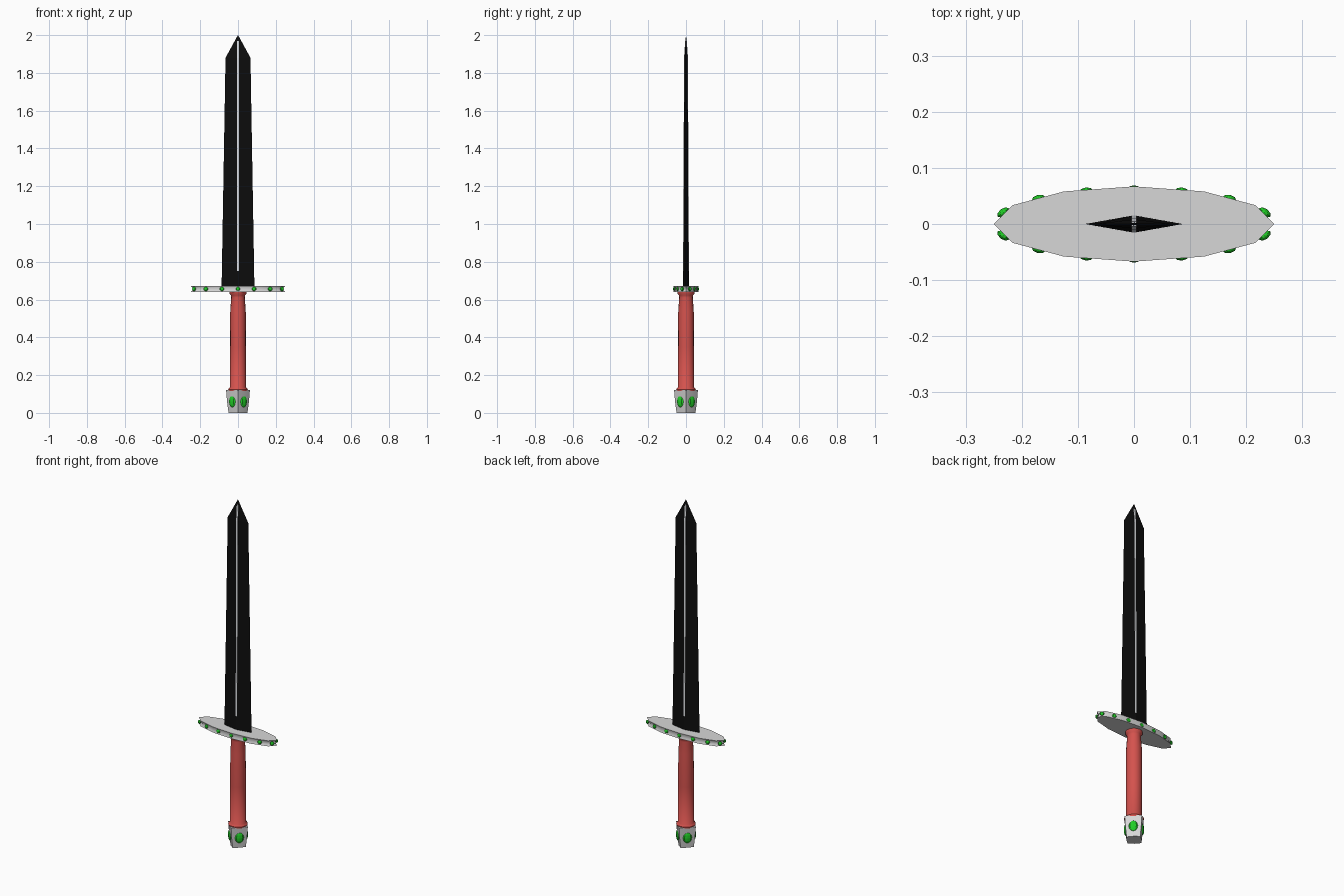
import bpy, math
from mathutils import Matrix, Vector

if "Cube" in bpy.data.objects:
    bpy.data.objects.remove(bpy.data.objects["Cube"])


def material(name, rgb):
    m = bpy.data.materials.new(name)
    m.diffuse_color = (*rgb, 1)
    m.use_nodes = True
    m.node_tree.nodes["Principled BSDF"].inputs["Base Color"].default_value = m.diffuse_color
    return m


BLACK = material("black steel", (0.004, 0.004, 0.004))
SILVER = material("silver", (0.68, 0.68, 0.68))
RED = material("red leather", (0.66, 0.085, 0.075))
GREEN = material("green gem", (0.015, 0.62, 0.02))
WHITE = material("pale steel", (0.8, 0.82, 0.85))


def make(name, verts, faces, mat, angle=None):
    me = bpy.data.meshes.new(name)
    me.from_pydata(verts, [], faces)
    me.materials.append(mat)
    ob = bpy.data.objects.new(name, me)
    bpy.context.collection.objects.link(ob)
    if angle:
        bpy.ops.object.select_all(action='DESELECT')
        ob.select_set(True)
        bpy.context.view_layer.objects.active = ob
        bpy.ops.object.shade_smooth_by_angle(angle=math.radians(angle))
    return ob


def loft(name, rings, n, mat, angle=None, diag=1.0):
    """Stack of n-sided elliptical rings (rx, ry, z); odd corners scaled by diag."""
    verts, faces = [], []
    for rx, ry, z in rings:
        for i in range(n):
            a = 2 * math.pi * i / n
            k = diag if i % 2 else 1
            verts.append((rx * k * math.cos(a), ry * k * math.sin(a), z))
    for r in range(len(rings) - 1):
        for i in range(n):
            j = (i + 1) % n
            faces.append((r * n + i, r * n + j, r * n + n + j, r * n + n + i))
    faces.append(tuple(reversed(range(n))))
    faces.append(tuple(range(len(verts) - n, len(verts))))
    return make(name, verts, faces, mat, angle)


def gem(name, pos, normal, w, h, d):
    """Flattened ball facing the horizontal direction normal."""
    nrm = Vector(normal).normalized()
    bpy.ops.mesh.primitive_uv_sphere_add(segments=8, ring_count=6, radius=1)
    ob = bpy.context.object
    ob.name = name
    rot = Matrix.Rotation(math.atan2(nrm.y, nrm.x), 4, 'Z')
    ob.data.transform(Matrix.Translation(pos) @ rot @ Matrix.Diagonal((d, w, h, 1)))
    ob.data.materials.append(GREEN)


# blade: tapering diamond section with a pointed tip
loft("blade", [(0.087, 0.0155, 0.66), (0.066, 0.0085, 1.88), (0.0005, 0.0005, 2.0)],
     4, BLACK)

# pale central ridge that emerges from the tapering blade, front and back
for s, side in ((-1, "front"), (1, "back")):
    pts = [(0.75, 0.0152), (1.88, 0.0105), (1.97, 0.0045)]
    v, f = [], []
    for z, y in pts:
        v += [(-0.0045, s * (y - 0.004), z), (0.0045, s * (y - 0.004), z),
              (0.0045, s * y, z), (-0.0045, s * y, z)]
    for r in (0, 4):
        for i in range(4):
            j = (i + 1) % 4
            q = (r + i, r + j, r + 4 + j, r + 4 + i)
            f.append(q if s > 0 else q[::-1])
    ends = [(3, 2, 1, 0), (8, 9, 10, 11)]
    f += ends if s > 0 else [e[::-1] for e in ends]
    make("blade_ridge_" + side, v, f, WHITE)

# cross guard: twelve-sided oval with a hollowed rim
loft("guard", [(0.25, 0.067, 0.64), (0.24, 0.064, 0.65), (0.24, 0.064, 0.663),
               (0.25, 0.067, 0.672)], 12, SILVER, 40)

# guard gems around the rim
for sy in (-1, 1):
    for x in (-0.233, -0.17, -0.085, 0, 0.085, 0.17, 0.233):
        y = sy * 0.062 * math.sqrt(1 - (x / 0.247) ** 2)
        gem("guard_gem", (x, y, 0.656), (x / 0.247 ** 2, y / 0.062 ** 2, 0),
            0.0125, 0.0105, 0.007)

# grip with flared collars at both ends
loft("grip", [(0.05, 0.05, 0.115), (0.052, 0.052, 0.125), (0.042, 0.042, 0.135),
              (0.042, 0.042, 0.35), (0.041, 0.041, 0.54), (0.036, 0.036, 0.61),
              (0.037, 0.037, 0.622), (0.045, 0.045, 0.632), (0.045, 0.045, 0.645)],
     16, RED, 50)

# pommel: bowed square set cornerwise
loft("pommel", [(0.05, 0.05, 0), (0.058, 0.058, 0.06), (0.063, 0.063, 0.12)],
     8, SILVER, 35, diag=0.78)

# one large gem on each pommel face
for i in range(4):
    a = math.pi / 4 + i * math.pi / 2
    n = (math.cos(a), math.sin(a), 0)
    gem("pommel_gem", (n[0] * 0.043, n[1] * 0.043, 0.06), n, 0.024, 0.031, 0.01)
